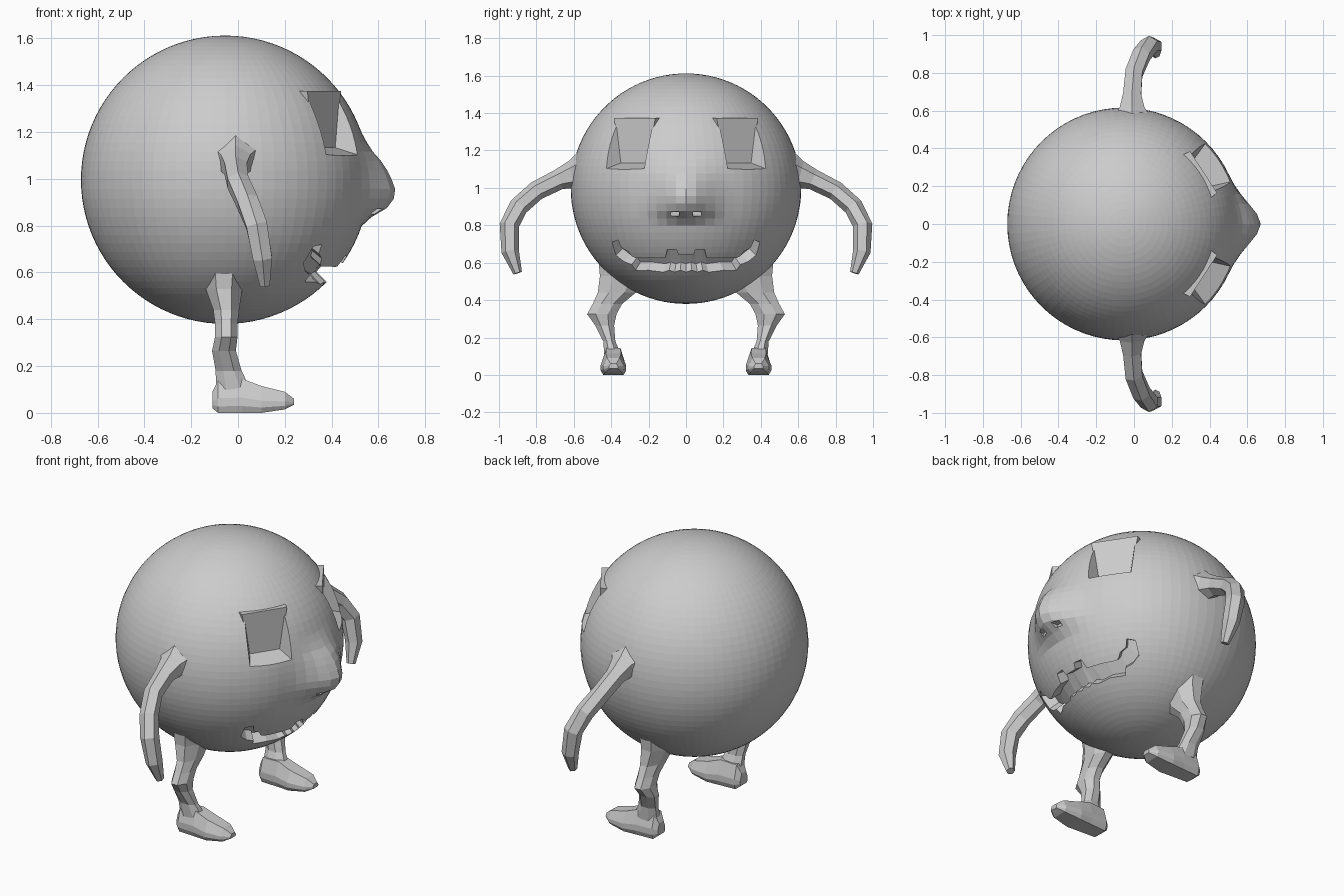
import bpy, bmesh, math
from mathutils import Vector

if "Cube" in bpy.data.objects:
    bpy.data.objects.remove(bpy.data.objects["Cube"], do_unlink=True)

GREY = (0.6, 0.6, 0.6, 1)
mat = bpy.data.materials.new("plain_grey")
mat.use_nodes = True
mat.diffuse_color = GREY
mat.node_tree.nodes["Principled BSDF"].inputs["Base Color"].default_value = GREY

CENTRE = Vector((-0.055, 0, 0.996))
R = 0.616


def finish(name, bm):
    bmesh.ops.recalc_face_normals(bm, faces=bm.faces[:])
    mesh = bpy.data.meshes.new(name)
    bm.to_mesh(mesh)
    bm.free()
    mesh.materials.append(mat)
    ob = bpy.data.objects.new(name, mesh)
    bpy.context.collection.objects.link(ob)
    return ob


def loft(name, rings):
    """Skin a list of equal point rings and cap both ends."""
    bm = bmesh.new()
    rows = [[bm.verts.new(p) for p in ring] for ring in rings]
    n = len(rows[0])
    for a, b in zip(rows, rows[1:]):
        for i in range(n):
            j = (i + 1) % n
            bm.faces.new((a[i], a[j], b[j], b[i]))
    bm.faces.new(rows[0])
    bm.faces.new(rows[-1])
    return finish(name, bm)


def hull(name, points):
    bm = bmesh.new()
    for p in points:
        bm.verts.new(p)
    bmesh.ops.convex_hull(bm, input=bm.verts[:])
    return finish(name, bm)


def oval(c, u, v, n=8):
    angles = [2 * math.pi * (i + 0.5) / n for i in range(n)]
    return [Vector(c) + u * math.cos(a) + v * math.sin(a) for a in angles]


def carve(target, cutter):
    mod = target.modifiers.new("carve", "BOOLEAN")
    mod.object = cutter
    mod.operation = "DIFFERENCE"
    mod.solver = "EXACT"
    bpy.context.view_layer.objects.active = target
    bpy.ops.object.modifier_apply(modifier=mod.name)
    bpy.data.objects.remove(cutter, do_unlink=True)


def lerp_table(table, t):
    for (a, p), (b, q) in zip(table, table[1:]):
        if a <= t <= b:
            return p + (q - p) * (t - a) / (b - a)
    return 0


# Round body with the nose pulled out of the front
NOSE_Z = [(0.8, 0), (0.84, 0.3), (0.87, 0.75), (0.91, 0.98), (0.96, 1),
          (1.06, 0.6), (1.13, 0.15), (1.2, 0)]
NOSE_Y = [(0, 1), (0.04, 0.92), (0.1, 0.55), (0.18, 0.12), (0.24, 0)]
bm = bmesh.new()
bmesh.ops.create_uvsphere(bm, u_segments=72, v_segments=48, radius=R)
for v in bm.verts:
    v.co += CENTRE
    if v.co.x > 0:
        v.co.x += 0.112 * lerp_table(NOSE_Z, v.co.z) * lerp_table(NOSE_Y, abs(v.co.y))
body = finish("body", bm)

# Eye sockets with upright eye plates whose tops stand proud
for side, s in (("left", 1), ("right", -1)):
    out = Vector((0.838, 0.545 * s, 0))
    along = Vector((-0.545 * s, 0.838, 0))

    def eye_points(layers):
        axis = Vector((CENTRE.x, 0, 0))
        return [axis + out * d + along * w * k + Vector((0, 0, z))
                for d, w, z in layers for k in (-1, 1)]

    carve(body, hull("socket_cutter", eye_points(
        [(0.5, 0.12, 1.38), (0.5, 0.085, 1.135), (0.62, 0.135, 1.38), (0.62, 0.13, 1.095)])))
    hull(side + "_eye_plate", eye_points(
        [(0.465, 0.135, 1.375), (0.505, 0.132, 1.375),
         (0.465, 0.085, 1.12), (0.505, 0.085, 1.12)]))

    # Nostril
    carve(body, hull("nostril_cutter", [(x, 0.06 * s + y, 0.86 + z) for x in (0.57, 0.75)
                                        for y in (-0.022, 0.022) for z in (-0.011, 0.011)]))

# Mouth groove: upper and lower edges from the middle to the upturned corner
UPPER = [(0, 0.64), (0.04, 0.64), (0.05, 0.67), (0.1, 0.67), (0.11, 0.625), (0.2, 0.625),
         (0.27, 0.625), (0.29, 0.635), (0.31, 0.66), (0.345, 0.68), (0.365, 0.72)]
LOWER = [(0, 0.55), (0.03, 0.56), (0.06, 0.55), (0.09, 0.56), (0.12, 0.55), (0.2, 0.56),
         (0.27, 0.56), (0.29, 0.59), (0.33, 0.605), (0.375, 0.64), (0.395, 0.71)]


def on_ball(y, z, scale):
    h = z - CENTRE.z
    return CENTRE + Vector((math.sqrt(R * R - y * y - h * h), y, h)) * scale


def mouth_ring(top, low, s):
    return [on_ball(p[0] * s, p[1], k)
            for p, k in ((top, 0.9), (top, 1.1), (low, 1.1), (low, 0.9))]


pairs = list(zip(UPPER, LOWER))
rings = [mouth_ring(t, b, -1) for t, b in reversed(pairs[1:])]
rings += [mouth_ring(t, b, 1) for t, b in pairs]
carve(body, loft("mouth_cutter", rings))

# Limb stations
ARM = [(-0.01, 0.55, 1.08, 0.12), (-0.01, 0.61, 1.07, 0.075), (-0.01, 0.68, 1.045, 0.055),
       (0, 0.8, 0.985, 0.052), (0.04, 0.895, 0.9, 0.052), (0.08, 0.945, 0.8, 0.052),
       (0.105, 0.94, 0.66, 0.047), (0.115, 0.9, 0.545, 0.024)]
LEG = [(-0.06, 0.33, 0.62, 0.1, 0.15), (-0.06, 0.34, 0.53, 0.085, 0.13),
       (-0.05, 0.37, 0.44, 0.06, 0.11), (-0.05, 0.42, 0.38, 0.052, 0.085),
       (-0.05, 0.45, 0.325, 0.052, 0.085), (-0.06, 0.435, 0.265, 0.055, 0.055),
       (-0.04, 0.41, 0.18, 0.06, 0.035), (-0.02, 0.39, 0.1, 0.08, 0.05)]
# Foot stations: x, bottom, top, half width
FOOT = [(-0.11, 0.02, 0.09, 0.035), (-0.085, 0, 0.14, 0.055), (0.02, 0, 0.145, 0.062),
        (0.1, 0, 0.115, 0.068), (0.2, 0.015, 0.09, 0.055), (0.24, 0.035, 0.06, 0.025)]

for side, s in (("left", 1), ("right", -1)):
    pts = [Vector((x, y * s, z)) for x, y, z, r in ARM]
    rings = []
    for i, p in enumerate(pts):
        t = (pts[min(i + 1, len(pts) - 1)] - pts[max(i - 1, 0)]).normalized()
        u = (Vector((1, 0, 0)) - t * t.x).normalized()
        rings.append(oval(p, u * ARM[i][3], t.cross(u) * ARM[i][3], 6))
    loft(side + "_arm", rings)

    loft(side + "_leg", [oval((x, y * s, z), Vector((rx, 0, 0)), Vector((0, ry, 0)))
                         for x, y, z, rx, ry in LEG])

    # Eight-sided shoe cross-section, wide at the sole and narrow on top
    section = [(-0.8, 0), (0.8, 0), (1, 0.2), (1, 0.45), (0.6, 1), (-0.6, 1), (-1, 0.45), (-1, 0.2)]
    loft(side + "_foot", [[Vector((x, 0.388 * s + a * w, lo + b * (hi - lo))) for a, b in section]
                          for x, lo, hi, w in FOOT])
